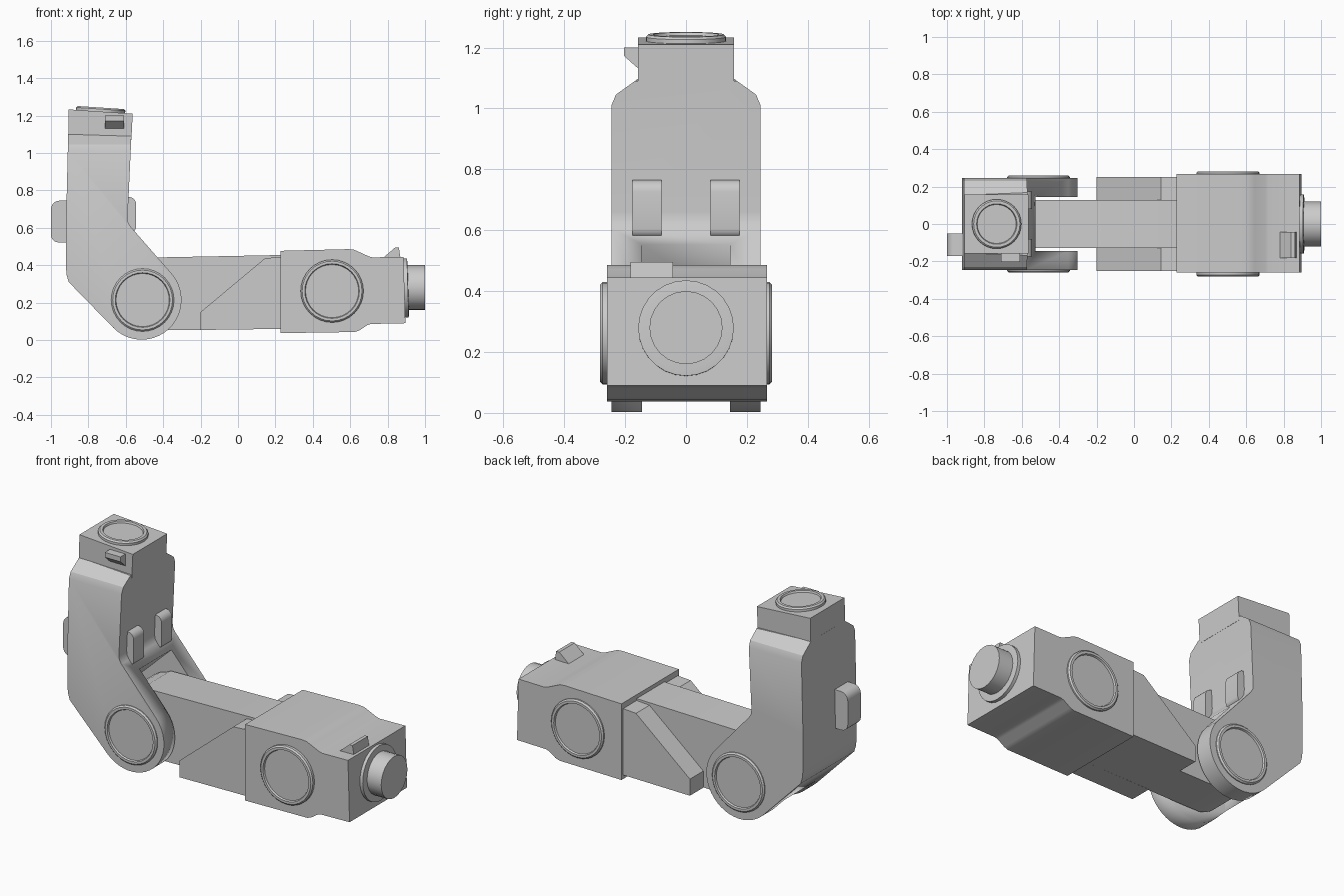
import bpy, bmesh
from math import sin, cos, pi, radians
from mathutils import Vector

if "Cube" in bpy.data.objects:
    bpy.data.objects.remove(bpy.data.objects["Cube"])


def finish(name, bm, angle=30):
    bmesh.ops.recalc_face_normals(bm, faces=bm.faces)
    me = bpy.data.meshes.new(name)
    bm.to_mesh(me)
    bm.free()
    ob = bpy.data.objects.new(name, me)
    bpy.context.collection.objects.link(ob)
    bpy.ops.object.select_all(action='DESELECT')
    ob.select_set(True)
    bpy.context.view_layer.objects.active = ob
    bpy.ops.object.shade_smooth_by_angle(angle=radians(angle))
    return ob


def prism(name, pts, y0, y1, cuts=()):
    """Extrude an xz profile along y, then trim it with (point, normal) planes."""
    bm = bmesh.new()
    a = [bm.verts.new((x, y0, z)) for x, z in pts]
    b = [bm.verts.new((x, y1, z)) for x, z in pts]
    bm.faces.new(a)
    bm.faces.new(b[::-1])
    for i in range(len(pts)):
        j = (i + 1) % len(pts)
        bm.faces.new((a[i], b[i], b[j], a[j]))
    for co, no in cuts:
        r = bmesh.ops.bisect_plane(bm, geom=bm.verts[:] + bm.edges[:] + bm.faces[:],
                                   plane_co=co, plane_no=no, clear_outer=True)
        edges = [e for e in r['geom_cut'] if isinstance(e, bmesh.types.BMEdge)]
        bmesh.ops.holes_fill(bm, edges=edges, sides=0)
    return finish(name, bm)


def lathe(name, prof, loc, axis, n=32):
    """Revolve (radius, height) points about an axis; ends are capped."""
    q = Vector(axis).to_track_quat('Z', 'Y')
    bm = bmesh.new()
    rings = []
    for r, h in prof:
        rings.append([bm.verts.new(Vector(loc) + q @ Vector(
            (r * cos(2 * pi * i / n), r * sin(2 * pi * i / n), h))) for i in range(n)])
    for p, s in zip(rings, rings[1:]):
        for i in range(n):
            j = (i + 1) % n
            bm.faces.new((p[i], p[j], s[j], s[i]))
    bm.faces.new(rings[0])
    bm.faces.new(rings[-1])
    return finish(name, bm)


def cap(name, r, h, loc, axis, inner=0.87):
    """Joint cap: bevelled rim around a shallow recess."""
    return lathe(name, [(r, -0.03), (r, h - 0.008), (r - 0.008, h), (r * inner, h),
                        (r * inner - 0.004, h - 0.01)], loc, axis)


def arc(cx, cz, r, a0, a1, n):
    return [(cx + r * cos(radians(a0 + (a1 - a0) * i / n)),
             cz + r * sin(radians(a0 + (a1 - a0) * i / n))) for i in range(n + 1)]


# upright limb with forked lower end and chamfered shoulders
limb_profile = ([(-0.908, 1.10), (-0.92, 0.60), (-0.92, 0.40), (-0.917, 0.35), (-0.905, 0.31)]
                + arc(-0.515, 0.215, 0.213, 225, 400, 22)
                + [(-0.575, 0.607), (-0.588, 0.63), (-0.59, 0.66), (-0.57, 1.09)])
cuts = []
for s in (-1, 1):
    cuts += [((0, s * 0.157, 1.098), (0, s * 0.58, 0.81)),
             ((0, s * 0.245, 1.01), (0, s * 0.92, 0.38))]
limb = prism("upright_limb", limb_profile, -0.245, 0.245, cuts)

# slot between the fork arms
slot = prism("slot_cutter", [(-0.525, 0.555), (-0.73, 0.36), (-0.73, -0.1), (-0.2, -0.1),
                             (-0.2, 0.6), (-0.48, 0.6)], -0.145, 0.145)
mod = limb.modifiers.new("slot", 'BOOLEAN')
mod.operation = 'DIFFERENCE'
mod.solver = 'EXACT'
mod.object = slot
bpy.context.view_layer.objects.active = limb
with bpy.context.temp_override(object=limb, active_object=limb):
    bpy.ops.object.modifier_move_to_index(modifier="slot", index=0)
    bpy.ops.object.modifier_apply(modifier="slot")
bpy.data.objects.remove(slot)

# head block, its round mount and side tab
prism("head_block", [(-0.908, 1.08), (-0.905, 1.233), (-0.563, 1.21), (-0.57, 1.07)], -0.157, 0.157)
cap("head_mount", 0.132, 0.021, (-0.735, 0, 1.222), (0.067, 0, 1), 0.82)
bm = bmesh.new()
tab = [(-0.15, 1.20), (-0.203, 1.20), (-0.203, 1.172), (-0.15, 1.125)]
a = [bm.verts.new((-0.71, y, z)) for y, z in tab]
b = [bm.verts.new((-0.61, y, z)) for y, z in tab]
bm.faces.new(a)
bm.faces.new(b)
for i in range(4):
    bm.faces.new((a[i], a[i - 1], b[i - 1], b[i]))
finish("head_tab", bm)

# rounded pads on the limb
front_pad = ([(-0.62, 0.575)] + arc(-0.575, 0.605, 0.03, -90, 0, 4)
             + arc(-0.583, 0.727, 0.038, 0, 90, 5) + [(-0.62, 0.765)])
for side, y in (("left", 0.08), ("right", -0.175)):
    prism("front_pad_" + side, front_pad, y, y + 0.095)
prism("back_pad", [(-0.89, 0.745)] + arc(-0.955, 0.70, 0.045, 90, 180, 5)
      + arc(-0.96, 0.562, 0.04, 180, 270, 5) + [(-0.89, 0.522)], -0.17, -0.05)

# horizontal arm beam with rounded pivot end
prism("arm_beam", [(0.25, 0.455), (-0.52, 0.44)] + arc(-0.51, 0.24, 0.19, 100, 260, 12)
      + [(-0.45, 0.052), (0.25, 0.06)], -0.127, 0.127)

# wedge plates on both sides of the beam
wedge = [(-0.2, 0.054), (0.25, 0.06), (0.25, 0.445), (0.145, 0.438), (-0.2, 0.15)]
for side, y0, y1 in (("left", 0.12, 0.25), ("right", -0.25, -0.12)):
    prism("wedge_plate_" + side, wedge, y0, y1)

# wrist housing
housing = [(0.227, 0.037), (0.227, 0.477), (0.59, 0.486), (0.62, 0.483), (0.645, 0.472),
           (0.70, 0.447), (0.72, 0.442), (0.885, 0.445), (0.895, 0.09), (0.71, 0.086),
           (0.69, 0.079), (0.65, 0.052), (0.625, 0.043)]
prism("wrist_housing", housing, -0.259, 0.266)
prism("housing_latch", [(0.765, 0.43), (0.84, 0.495), (0.86, 0.495), (0.87, 0.43)], -0.182, -0.042)

# pivot and wrist joint caps
for s, side in ((1, "left"), (-1, "right")):
    cap("pivot_cap_" + side, 0.168, 0.013, (-0.51, s * 0.245, 0.214), (0, s, 0))
    cap("wrist_cap_" + side, 0.168, 0.02, (0.503, s * 0.262, 0.262), (0, s, 0))

# end flange and plug
lathe("end_flange", [(0.157, -0.03), (0.157, 0.022), (0.138, 0.024)], (0.886, 0, 0.278), (1, 0, 0.03), 28)
lathe("end_plug", [(0.12, -0.02), (0.12, 0.12)], (0.88, 0, 0.28), (1, 0, 0), 24)
